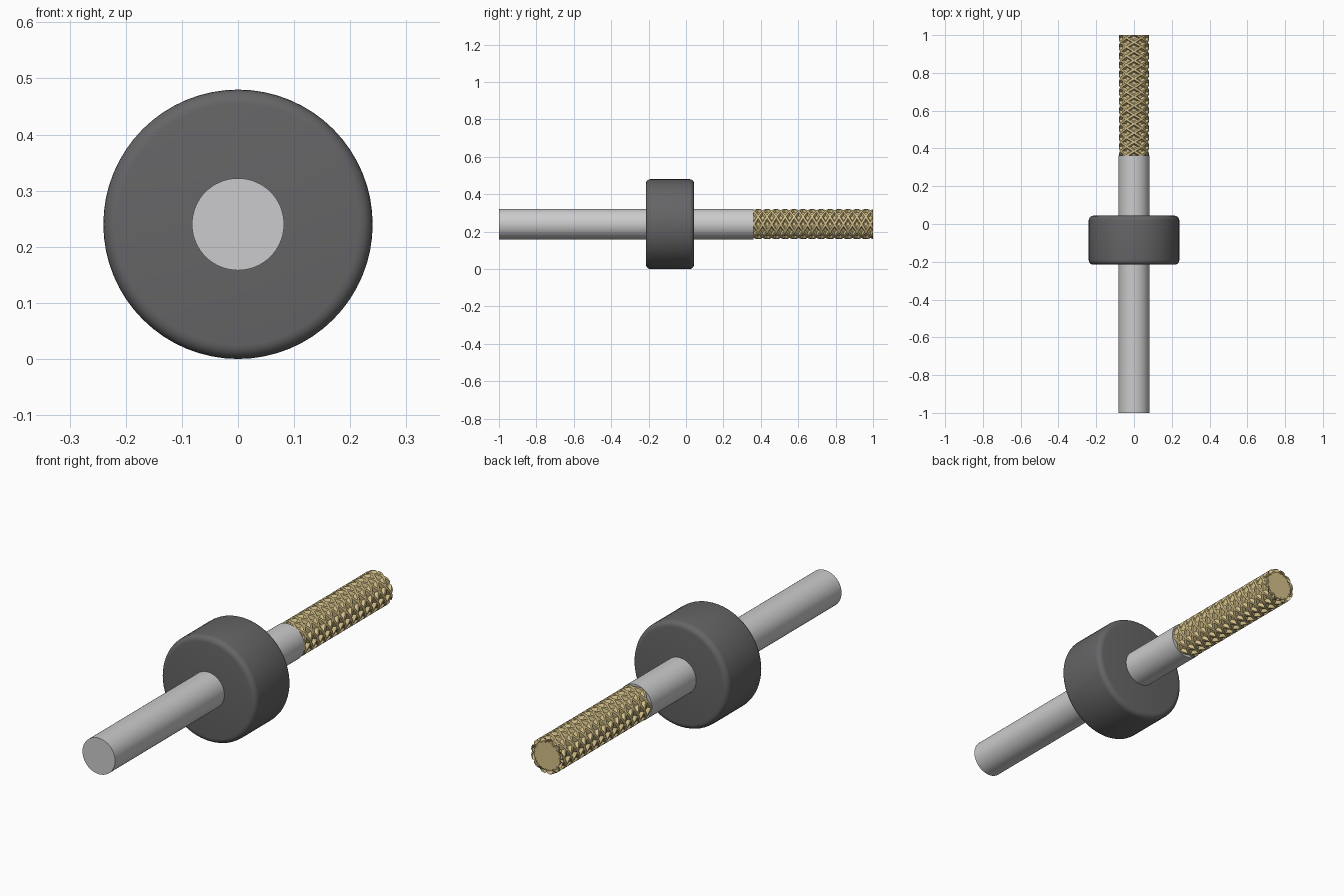
import bpy, bmesh, math

if "Cube" in bpy.data.objects:
    bpy.data.objects.remove(bpy.data.objects["Cube"], do_unlink=True)

AXIS_Z = 0.24          # height of the common axis
TIP = 1.0              # half of the total length
KNURL_START = 0.362


def material(name, color):
    m = bpy.data.materials.new(name)
    m.diffuse_color = (*color, 1)
    m.use_nodes = True
    bsdf = m.node_tree.nodes["Principled BSDF"]
    bsdf.inputs["Base Color"].default_value = (*color, 1)
    bsdf.inputs["Roughness"].default_value = 0.5
    return m


steel = material("light steel", (0.60, 0.60, 0.61))
rubber = material("dark grey", (0.13, 0.13, 0.135))
brass = material("brass", (0.66, 0.53, 0.25))


def rod(name, radius, y0, y1, mat, sides=64):
    """Capped cylinder lying along the y axis."""
    bpy.ops.mesh.primitive_cylinder_add(
        vertices=sides, radius=radius, depth=y1 - y0,
        location=(0, (y0 + y1) / 2, AXIS_Z), rotation=(math.pi / 2, 0, 0))
    ob = bpy.context.object
    ob.name = name
    ob.data.materials.append(mat)
    return ob


def smooth(ob):
    bpy.ops.object.select_all(action="DESELECT")
    ob.select_set(True)
    bpy.context.view_layer.objects.active = ob
    bpy.ops.object.shade_smooth_by_angle(angle=math.radians(35))


# Plain shaft
smooth(rod("shaft", 0.082, -TIP, KNURL_START, steel))

# Collar with rounded rims
collar = rod("collar", 0.24, -0.215, 0.044, rubber)
bevel = collar.modifiers.new("rounded rims", "BEVEL")
bevel.width = 0.025
bevel.segments = 5
bevel.limit_method = "ANGLE"
bpy.ops.object.modifier_apply(modifier=bevel.name)
smooth(collar)

# Core beneath the knurling
smooth(rod("knurl_core", 0.066, KNURL_START - 0.02, TIP - 0.002, brass))

# Knurling: two crossing families of helical ridges
STARTS, SPACING, STEPS = 6, 0.048, 84
PROFILE = [(-0.017, 0.060), (-0.006, 0.080), (0.006, 0.080), (0.017, 0.060)]
margin = PROFILE[-1][0]
length = TIP - KNURL_START
turn = 2 * math.pi * length / (STARTS * SPACING)

bm = bmesh.new()
for hand in (-1, 1):
    for start in range(STARTS):
        phase = 2 * math.pi * start / STARTS
        rings = []
        for i in range(-6, STEPS + 7):
            t = i / STEPS
            a = phase + hand * turn * t
            rings.append([bm.verts.new((r * math.cos(a),
                                        KNURL_START + length * t + dy,
                                        AXIS_Z + r * math.sin(a)))
                          for dy, r in PROFILE])
        for a, b in zip(rings, rings[1:]):
            for k in range(len(PROFILE) - 1):
                bm.faces.new((a[k], a[k + 1], b[k + 1], b[k]))

# Trim the ridges flush at both ends and close the cuts
bmesh.ops.recalc_face_normals(bm, faces=bm.faces)
for y, side in ((KNURL_START, -1), (TIP, 1)):
    geom = bm.verts[:] + bm.edges[:] + bm.faces[:]
    bmesh.ops.bisect_plane(bm, geom=geom, plane_co=(0, y, 0),
                           plane_no=(0, side, 0), clear_outer=True)
# Face every ridge surface away from the axis
for f in bm.faces:
    f.normal_update()
    c = f.calc_center_median()
    if f.normal.x * c.x + f.normal.z * (c.z - AXIS_Z) < 0:
        f.normal_flip()
mesh = bpy.data.meshes.new("knurl_ridges")
bm.to_mesh(mesh)
bm.free()
ridges = bpy.data.objects.new("knurl_ridges", mesh)
bpy.context.collection.objects.link(ridges)
mesh.materials.append(brass)
